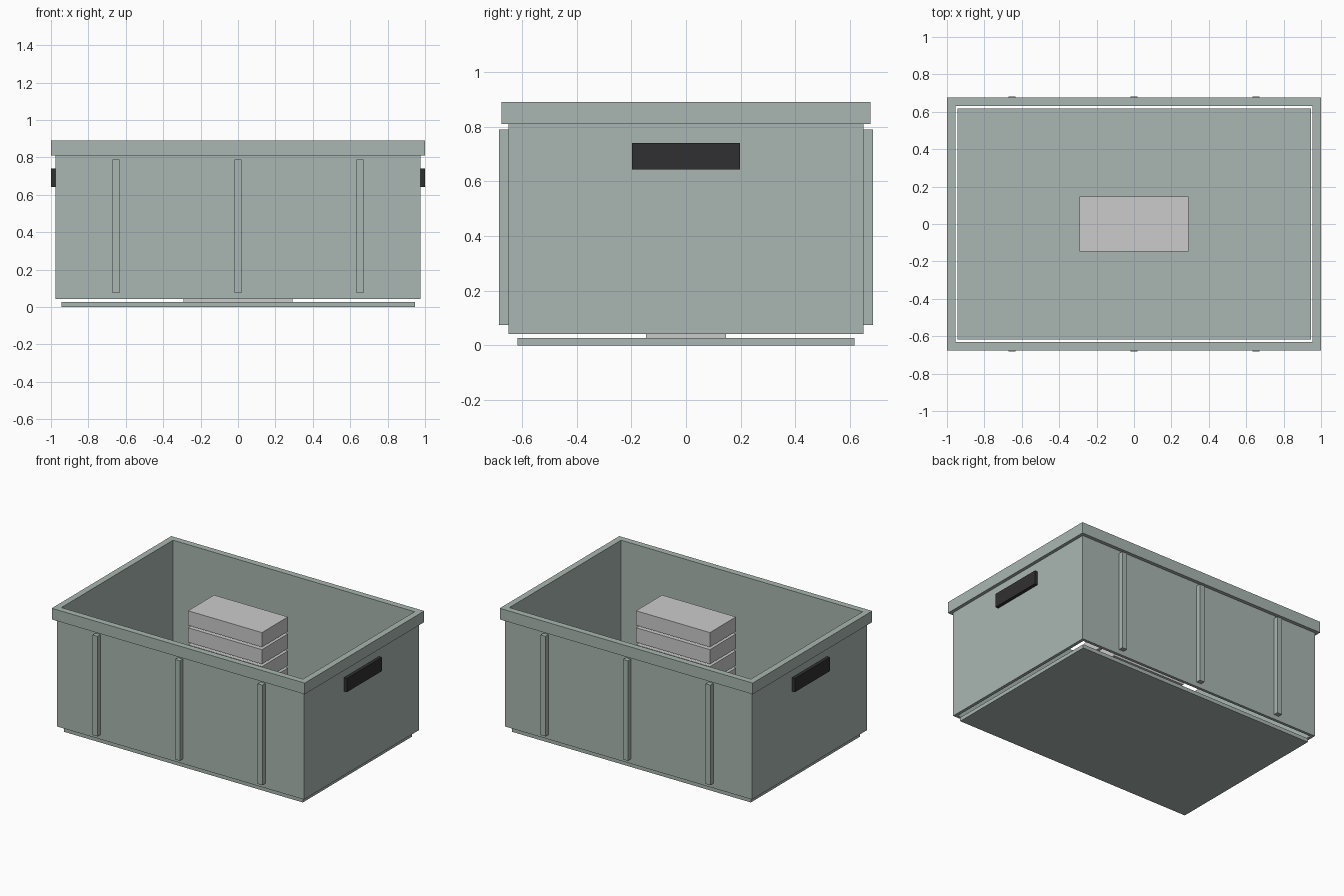
import bpy

if "Cube" in bpy.data.objects:
    bpy.data.objects.remove(bpy.data.objects["Cube"])


def material(name, rgb):
    m = bpy.data.materials.new(name)
    m.diffuse_color = (*rgb, 1)
    m.use_nodes = True
    m.node_tree.nodes["Principled BSDF"].inputs["Base Color"].default_value = m.diffuse_color
    return m


GREEN = material("crate_green", (0.40, 0.47, 0.44))
DARK = material("handle_black", (0.03, 0.03, 0.032))
PALE = material("brick_grey", (0.62, 0.61, 0.64))


def mesh_object(name, verts, faces, mat):
    me = bpy.data.meshes.new(name)
    me.from_pydata(verts, [], faces)
    me.materials.append(mat)
    ob = bpy.data.objects.new(name, me)
    bpy.context.collection.objects.link(ob)
    return ob


def box(name, x0, x1, y0, y1, z0, z1, mat):
    verts = [(x, y, z) for z in (z0, z1)
             for x, y in ((x0, y0), (x1, y0), (x1, y1), (x0, y1))]
    faces = [(3, 2, 1, 0), (4, 5, 6, 7)]
    faces += [(i, (i + 1) % 4, (i + 1) % 4 + 4, i + 4) for i in range(4)]
    return mesh_object(name, verts, faces, mat)


def frame(name, outer, inner, z0, z1, mat):
    """Rectangular ring swept around a four-point wall section."""
    section = [(outer, z0), (outer, z1), (inner, z1), (inner, z0)]
    verts = [(sx * hx, sy * hy, z) for sx, sy in ((-1, -1), (1, -1), (1, 1), (-1, 1))
             for (hx, hy), z in section]
    faces = []
    for c in range(4):
        n = (c + 1) % 4
        for k in range(4):
            j = (k + 1) % 4
            faces.append((c * 4 + k, n * 4 + k, n * 4 + j, c * 4 + j))
    return mesh_object(name, verts, faces, mat)


# Floor plate, walls and overhanging rim
box("floor_plate", -0.945, 0.945, -0.617, 0.617, 0, 0.027, GREEN)
frame("walls", (0.977, 0.65), (0.955, 0.63), 0.042, 0.81, GREEN)
frame("rim", (1.0, 0.675), (0.955, 0.63), 0.81, 0.89, GREEN)

# Vertical ribs on the front and back, handles on the ends
for side, s in (("front", -1), ("back", 1)):
    for i, x in enumerate((-0.652, 0, 0.652)):
        y0, y1 = sorted((s * 0.648, s * 0.683))
        box(f"{side}_rib_{i + 1}", x - 0.019, x + 0.019, y0, y1, 0.075, 0.79, GREEN)
for side, s in (("left", -1), ("right", 1)):
    x0, x1 = sorted((s * 0.97, s * 1.0))
    box(f"{side}_handle", x0, x1, -0.197, 0.197, 0.643, 0.741, DARK)

# Stack of bricks standing on the floor
COUNT, HEIGHT, BOTTOM, TOP = 7, 0.104, 0.027, 0.86
pitch = (TOP - BOTTOM - HEIGHT) / (COUNT - 1)
for i in range(COUNT):
    z = BOTTOM + i * pitch
    box(f"brick_{i + 1}", -0.292, 0.292, -0.147, 0.147, z, z + HEIGHT, PALE)
